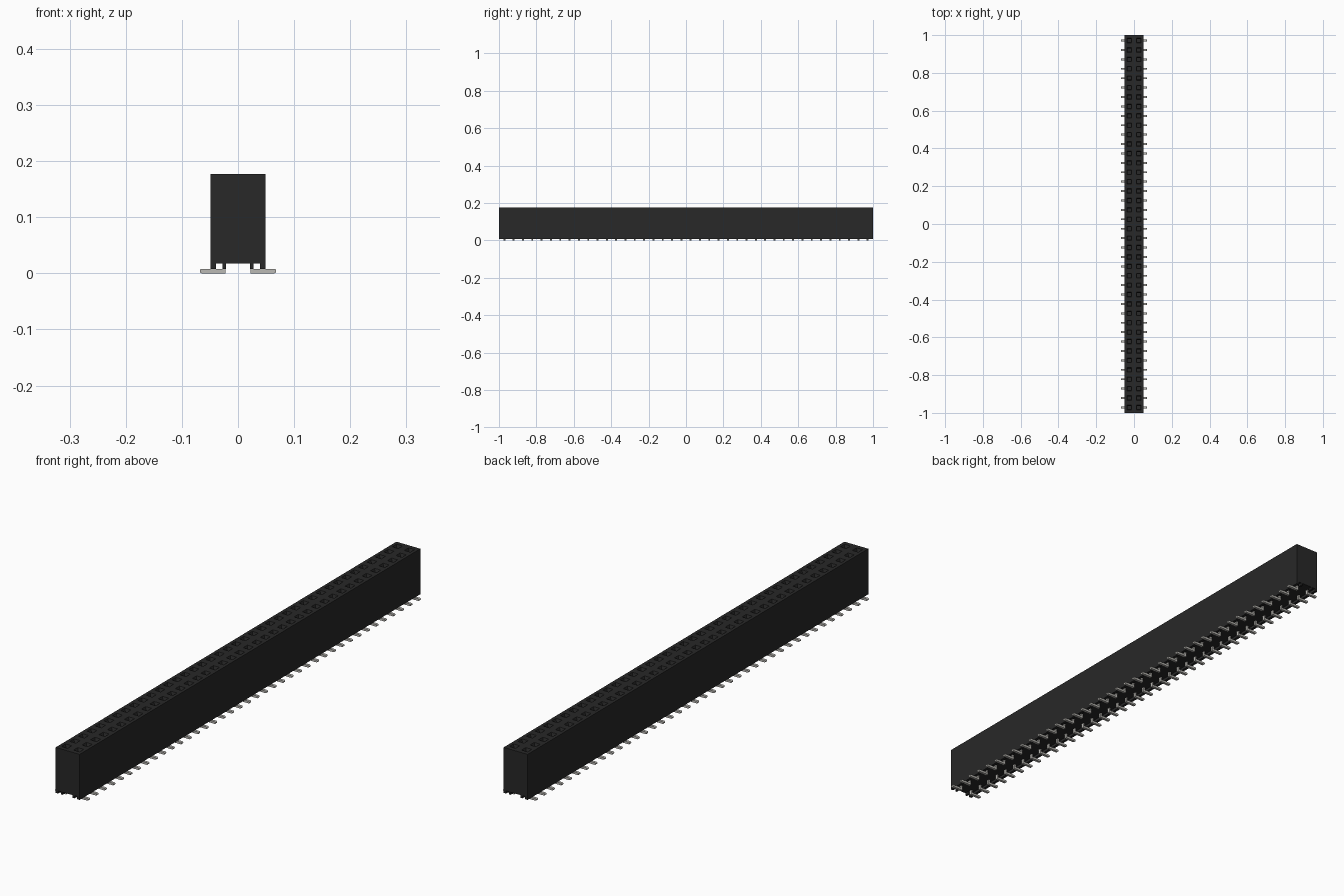
import bpy, bmesh
from mathutils import Matrix, Vector

cube = bpy.data.objects.get("Cube")
if cube:
    bpy.data.objects.remove(cube)

PINS, PITCH = 40, 0.0498
HALF_W, HALF_L = 0.049, 1.0
TOP, BASE, FOOT = 0.177, 0.018, 0.008


def material(name, rgb):
    m = bpy.data.materials.new(name)
    m.use_nodes = True
    m.diffuse_color = (*rgb, 1)
    m.node_tree.nodes["Principled BSDF"].inputs["Base Color"].default_value = (*rgb, 1)
    return m


BLACK = material("black plastic", (0.021, 0.021, 0.021))
METAL = material("tinned metal", (0.5, 0.49, 0.46))


def finish(bm, name, mat):
    bmesh.ops.recalc_face_normals(bm, faces=bm.faces)
    mesh = bpy.data.meshes.new(name)
    bm.to_mesh(mesh)
    bm.free()
    mesh.materials.append(mat)
    ob = bpy.data.objects.new(name, mesh)
    bpy.context.collection.objects.link(ob)
    return ob


def box(bm, x, y, z):
    """Add a box from (low, high) ranges and return its vertices."""
    lo, hi = Vector((x[0], y[0], z[0])), Vector((x[1], y[1], z[1]))
    m = Matrix.Translation((lo + hi) / 2) @ Matrix.Diagonal((*(hi - lo), 1))
    return bmesh.ops.create_cube(bm, size=1, matrix=m)["verts"]


# Housing: one grid cell per socket, inset to a funnel and a deep hole
bm = bmesh.new()
scale = Matrix.Diagonal((PITCH, PITCH * PINS / 2, 1, 1))
bmesh.ops.create_grid(bm, x_segments=2, y_segments=PINS, size=1,
                      matrix=Matrix.Translation((0, 0, TOP)) @ scale)
cells = list(bm.faces)
for thickness, depth in ((0.0125, 0), (0.004, -0.01), (0.0002, -0.09)):
    bmesh.ops.inset_individual(bm, faces=cells, thickness=thickness, depth=depth,
                               use_even_offset=True)
rim = [e for e in bm.edges if e.is_boundary]
for v in {v for e in rim for v in e.verts}:
    if abs(v.co.x) > PITCH * 0.9:
        v.co.x = HALF_W if v.co.x > 0 else -HALF_W
    if abs(v.co.y) > PITCH * (PINS / 2 - 0.1):
        v.co.y = HALF_L if v.co.y > 0 else -HALF_L
walls = bmesh.ops.extrude_edge_only(bm, edges=rim)["geom"]
for v in walls:
    if isinstance(v, bmesh.types.BMVert):
        v.co.z = BASE
bmesh.ops.holes_fill(bm, edges=[e for e in bm.edges if e.is_boundary], sides=0)
finish(bm, "housing", BLACK)

# Side rails and end standoffs under the housing
bm = bmesh.new()
for s in (-1, 1):
    box(bm, sorted((s * 0.039, s * HALF_W)), (-HALF_L, HALF_L), (FOOT, BASE))
    for e in (-1, 1):
        box(bm, sorted((s * 0.021, s * 0.028)),
            sorted((e * 0.986, e * HALF_L)), (FOOT, BASE))
finish(bm, "standoffs", BLACK)

# Surface-mount contacts: a flat foot with rounded tip and a short upright
bm = bmesh.new()
for i in range(PINS):
    y = (i - (PINS - 1) / 2) * PITCH
    span = (y - 0.005, y + 0.005)
    for s in (-1, 1):
        foot = box(bm, sorted((s * 0.022, s * 0.068)), span, (0, FOOT))
        tips = {e for v in foot for e in v.link_edges
                if all(abs(w.co.x) > 0.06 for w in e.verts)
                and abs(e.verts[0].co.z - e.verts[1].co.z) < 0.001}
        bmesh.ops.bevel(bm, geom=list(tips), offset=0.0035, segments=3,
                        profile=0.5, affect='EDGES')
        box(bm, sorted((s * 0.022, s * 0.028)), span, (FOOT, BASE + 0.002))
finish(bm, "contacts", METAL)
